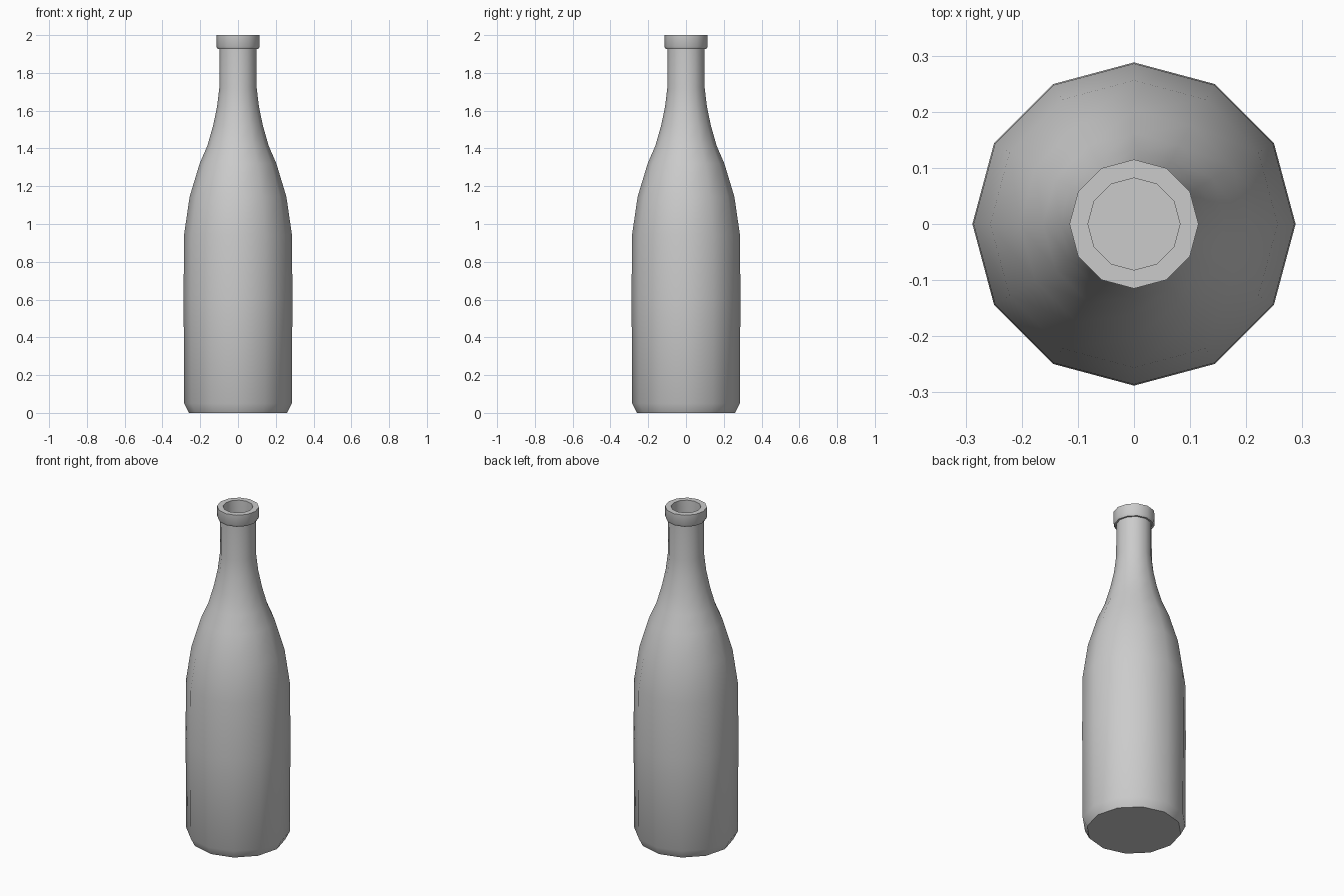
import bpy, bmesh, math

if "Cube" in bpy.data.objects:
    bpy.data.objects.remove(bpy.data.objects["Cube"])

SIDES = 12

# Outer profile (radius, height) from base to lip
outer = [(0.26, 0.0), (0.285, 0.05), (0.288, 0.60), (0.286, 0.94),
         (0.256, 1.145), (0.203, 1.32), (0.162, 1.415), (0.132, 1.52),
         (0.111, 1.62), (0.099, 1.72), (0.098, 1.927),
         (0.108, 1.927), (0.115, 1.94), (0.115, 2.0)]
# Inner wall from mouth down to the inside floor
inner = [(0.082, 2.0), (0.082, 1.72), (0.094, 1.62), (0.115, 1.52),
         (0.145, 1.415), (0.185, 1.32), (0.238, 1.145), (0.268, 0.94),
         (0.270, 0.60), (0.267, 0.06), (0.245, 0.025)]


def lathe(name, profile):
    """Spin a profile around z and cap both ends."""
    bm = bmesh.new()
    rings = [[bm.verts.new((r * math.cos(math.tau * i / SIDES),
                            r * math.sin(math.tau * i / SIDES), z))
              for i in range(SIDES)] for r, z in profile]
    for a, b in zip(rings, rings[1:]):
        for i in range(SIDES):
            j = (i + 1) % SIDES
            bm.faces.new((a[i], a[j], b[j], b[i]))
    bm.faces.new(rings[0][::-1])   # underside
    bm.faces.new(rings[-1])        # inside floor
    mesh = bpy.data.meshes.new(name)
    bm.to_mesh(mesh)
    bm.free()
    obj = bpy.data.objects.new(name, mesh)
    bpy.context.collection.objects.link(obj)
    return obj


# Hollow bottle, smooth sides with crisp lip and base
bottle = lathe("bottle", outer + inner)
bpy.context.view_layer.objects.active = bottle
bottle.select_set(True)
bpy.ops.object.shade_smooth_by_angle(angle=math.radians(35))
